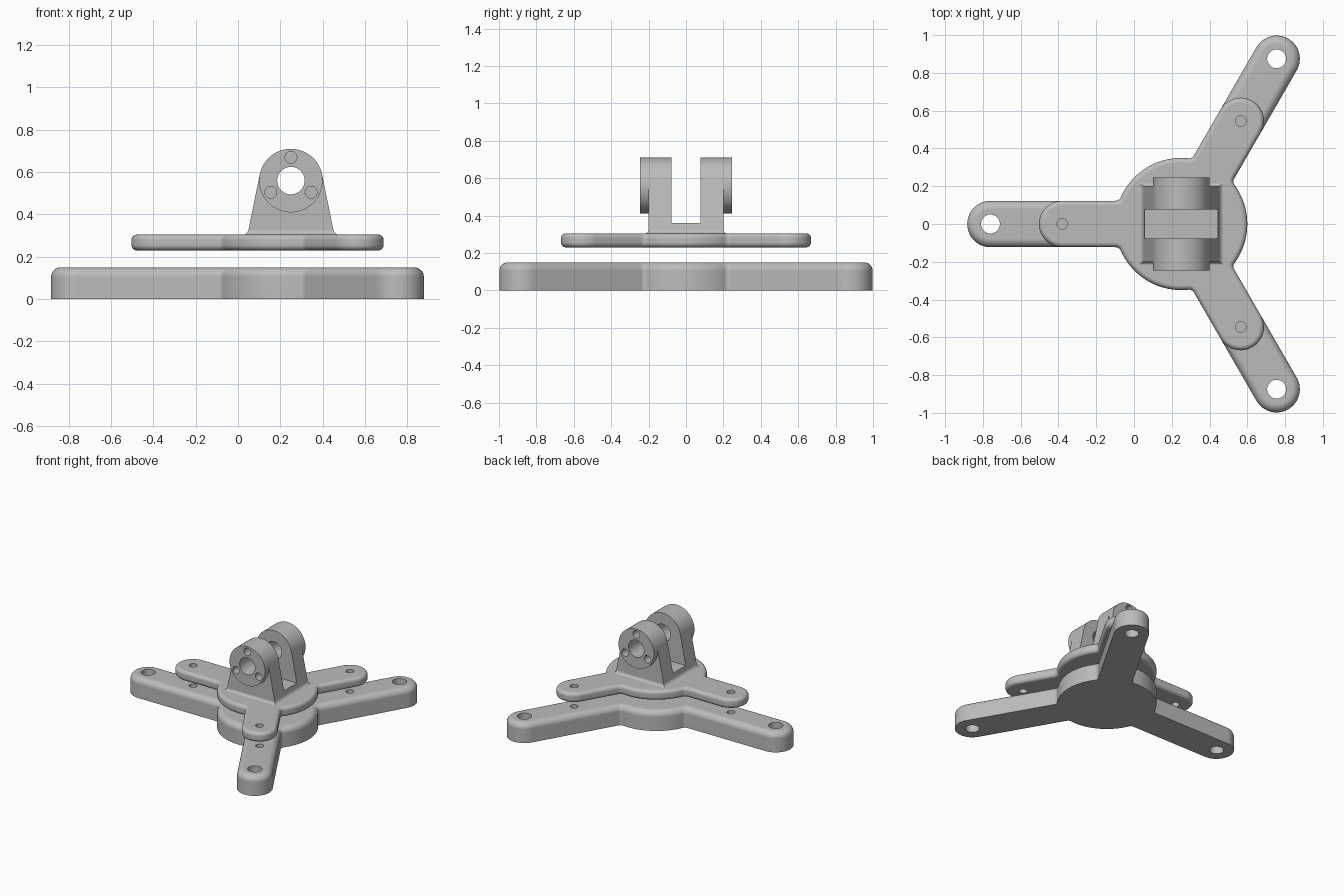
import bpy, bmesh, math
from mathutils import Vector, Matrix

if "Cube" in bpy.data.objects:
    bpy.data.objects.remove(bpy.data.objects["Cube"])

CX = 0.25            # hub axis
PIN_Z = 0.56         # pivot height
ARMS = [math.radians(a) for a in (60, 180, 300)]

grey = bpy.data.materials.new("plain grey")
grey.use_nodes = True
colour = (0.5, 0.5, 0.5, 1)
grey.diffuse_color = colour
grey.node_tree.nodes["Principled BSDF"].inputs["Base Color"].default_value = colour


def arc(cx, cy, r, a0, a1, n):
    return [Vector((cx + r * math.cos(a0 + (a1 - a0) * i / n),
                    cy + r * math.sin(a0 + (a1 - a0) * i / n))) for i in range(n + 1)]


def loft(name, rings):
    """Closed solid skinned through equal-length rings of points."""
    bm = bmesh.new()
    loops = [[bm.verts.new(p) for p in ring] for ring in rings]
    for a, b in zip(loops, loops[1:]):
        for i in range(len(a)):
            j = (i + 1) % len(a)
            bm.faces.new((a[i], a[j], b[j], b[i]))
    bm.faces.new(loops[0])
    bm.faces.new(loops[-1])
    bmesh.ops.recalc_face_normals(bm, faces=bm.faces)
    mesh = bpy.data.meshes.new(name)
    bm.to_mesh(mesh)
    bm.free()
    mesh.materials.append(grey)
    obj = bpy.data.objects.new(name, mesh)
    bpy.context.collection.objects.link(obj)
    return obj


def cylinder(name, centre, radius, depth, axis="Z", n=40):
    bm = bmesh.new()
    turn = Matrix.Rotation(math.pi / 2, 4, "X") if axis == "Y" else Matrix()
    bmesh.ops.create_cone(bm, cap_ends=True, segments=n, radius1=radius, radius2=radius,
                          depth=depth, matrix=Matrix.Translation(centre) @ turn)
    mesh = bpy.data.meshes.new(name)
    bm.to_mesh(mesh)
    bm.free()
    mesh.materials.append(grey)
    obj = bpy.data.objects.new(name, mesh)
    bpy.context.collection.objects.link(obj)
    return obj


def activate(obj):
    bpy.ops.object.select_all(action="DESELECT")
    obj.select_set(True)
    bpy.context.view_layer.objects.active = obj


def cut(obj, cutters):
    activate(obj)
    for c in cutters:
        c.hide_render = True
        mod = obj.modifiers.new("cut", "BOOLEAN")
        mod.operation, mod.solver, mod.object = "DIFFERENCE", "EXACT", c
        bpy.ops.object.modifier_apply(modifier=mod.name)
        bpy.data.objects.remove(c)


def finish(obj):
    activate(obj)
    bpy.ops.object.shade_smooth_by_angle()
    mod = obj.modifiers.new("even shading", "WEIGHTED_NORMAL")
    mod.keep_sharp = True


def outline(reach, inset):
    """Round hub with three round-ended arms and small inner fillets."""
    R, w, f = 0.35 - inset, 0.123 - inset, 0.03 + inset
    fx, fy = math.sqrt((R + f) ** 2 - (w + f) ** 2), w + f
    b = math.atan2(fy, fx)
    pts = []
    for t in ARMS:
        arm = arc(fx, -fy, f, math.pi - b, math.pi / 2, 6)
        arm += arc(reach, 0, w, -math.pi / 2, math.pi / 2, 24)
        arm += arc(fx, fy, f, -math.pi / 2, b - math.pi, 6)
        arm += arc(0, 0, R, b, 2 * math.pi / 3 - b, 16)[1:-1]
        turn = Matrix.Rotation(t, 2)
        pts += [turn @ p for p in arm]
    return pts


def plate(name, reach, z0, z1, low, high):
    """Three-armed plate with rounded lower and upper rims."""
    quarter = [math.pi / 2 * i / 6 for i in range(7)]
    levels = [(z1 - high + high * math.sin(a), high * (1 - math.cos(a))) for a in quarter]
    if low:
        levels = [(z0 + low * (1 - math.cos(a)), low * (1 - math.sin(a))) for a in quarter] + levels
    else:
        levels = [(z0, 0)] + levels
    return loft(name, [[(CX + p.x, p.y, z) for p in outline(reach, o)] for z, o in levels])


def arm_holes(dist, r, z, depth):
    return [cylinder("hole_cutter", (CX + dist * math.cos(t), dist * math.sin(t), z), r, depth)
            for t in ARMS]


# Base with through holes at the tips and blind screw holes
base = plate("base_plate", 1.01, 0, 0.15, 0, 0.045)
cut(base, arm_holes(1.01, 0.05, 0.08, 0.4) + arm_holes(0.63, 0.028, 0.15, 0.2))
finish(base)

# Upper plate floating above the base
upper = plate("upper_plate", 0.63, 0.23, 0.305, 0.026, 0.026)
cut(upper, arm_holes(0.63, 0.028, 0.27, 0.3))
finish(upper)

# Clevis bracket: tapered sides tangent to the round top
R, LEAN = 0.15, math.asin(0.2)


def half_width(z):
    return (R + (PIN_Z - z) * math.sin(LEAN)) / math.cos(LEAN)


profile = [Vector((CX + half_width(0.3), 0.3))]
profile += arc(CX, PIN_Z, R, LEAN, math.pi - LEAN, 40)
profile += [Vector((CX - half_width(0.3), 0.3))]
clevis = loft("clevis", [[(p.x, y, p.y) for p in profile] for y in (-0.2, 0.2)])


def box(name, x, y, z0, z1):
    return loft(name, [[(CX + sx * x, sy * y, z) for sx, sy in
                        ((-1, -1), (1, -1), (1, 1), (-1, 1))] for z in (z0, z1)])


def bores(side):
    """Three blind holes around the pivot hole."""
    return [cylinder("bore_cutter", (CX + 0.11 * math.cos(a), side * 0.245, PIN_Z + 0.11 * math.sin(a)),
                     0.028, 0.2, "Y", 32) for a in (math.pi / 2, math.pi * 7 / 6, math.pi * 11 / 6)]


def pin_hole():
    return [cylinder("pin_cutter", (CX, 0, PIN_Z), 0.065, 1, "Y")]


cut(clevis, [box("slot_cutter", 0.5, 0.077, 0.36, 1)] + pin_hole() + bores(-1) + bores(1))
finish(clevis)

# Round bosses on the outer faces of the prongs
for side, name in ((-1, "front_boss"), (1, "back_boss")):
    boss = cylinder(name, (CX, side * 0.2225, PIN_Z), R, 0.045, "Y", 72)
    cut(boss, pin_hole() + bores(side))
    finish(boss)

# Concave fillet where the clevis meets the upper plate
rings = []
for i in range(7):
    a = math.pi / 2 * i / 6
    z, o = 0.304 + 0.022 * (1 - math.cos(a)), 0.022 * (1 - math.sin(a))
    rings.append([(CX + sx * (half_width(z) + o), sy * (0.2 + o), z)
                  for sx, sy in ((-1, -1), (1, -1), (1, 1), (-1, 1))])
finish(loft("clevis_foot", rings))
